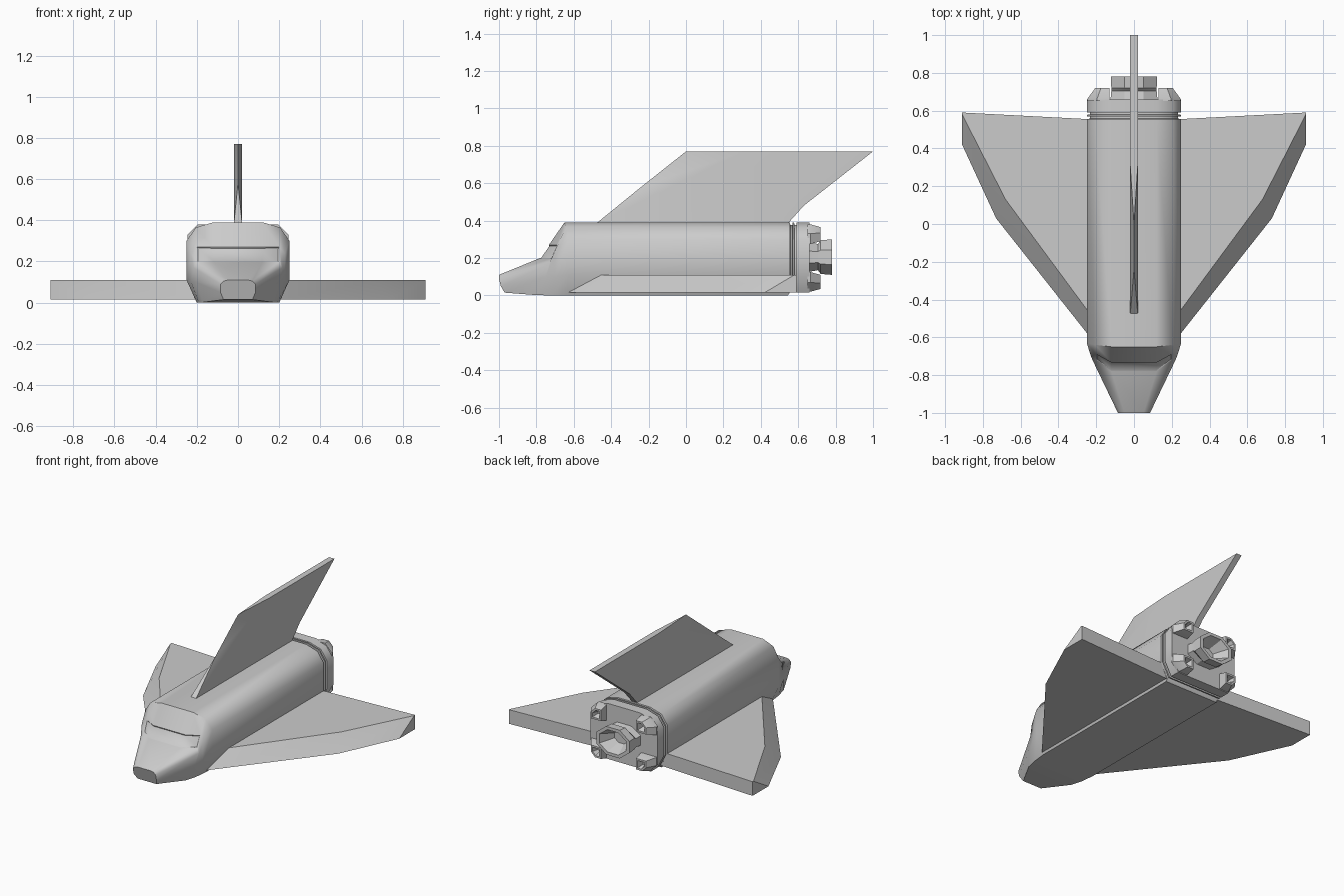
import bpy, bmesh, math

if "Cube" in bpy.data.objects:
    bpy.data.objects.remove(bpy.data.objects["Cube"])


def finish(name, bm, angle=40):
    bmesh.ops.recalc_face_normals(bm, faces=bm.faces)
    me = bpy.data.meshes.new(name)
    bm.to_mesh(me)
    bm.free()
    ob = bpy.data.objects.new(name, me)
    bpy.context.collection.objects.link(ob)
    bpy.ops.object.select_all(action='DESELECT')
    ob.select_set(True)
    bpy.context.view_layer.objects.active = ob
    bpy.ops.object.shade_smooth_by_angle(angle=math.radians(angle))
    return ob


def loft(rings):
    """Skin a list of equal closed rings and cap both ends."""
    bm = bmesh.new()
    vs = [[bm.verts.new(p) for p in r] for r in rings]
    n = len(vs[0])
    for a, b in zip(vs, vs[1:]):
        for i in range(n):
            j = (i + 1) % n
            bm.faces.new((a[i], a[j], b[j], b[i]))
    bm.faces.new(vs[0])
    bm.faces.new(vs[-1])
    return bm


def mirrored(half):
    return half + [(-x, y, z) for x, y, z in reversed(half)]


def section(y, inset=0.0, zb=0.0):
    """Hull cross-section, optionally shrunk for the grooves."""
    pts = [(.2, zb), (.25, .11), (.25, .30), (.205, .365), (.12, .39)]
    k = 1 - inset / .22
    return mirrored([(x * k, y, .2 + (z - .2) * k) for x, z in pts])


# Hull: nose, window sill, brow, cabin, then straight body with rear grooves
rings = [mirrored(h) for h in (
    [(.07, -.97, .015), (.085, -.99, .05), (.085, -1, .09), (.07, -1, .105), (.05, -1, .11)],
    [(.17, -.80, .002), (.205, -.75, .10), (.215, -.73, .17), (.2, -.72, .2), (.12, -.78, .2)],
    [(.19, -.72, 0), (.228, -.70, .10), (.228, -.70, .24), (.2, -.69, .27), (.12, -.733, .27)],
    [(.2, -.63, 0), (.25, -.63, .11), (.25, -.63, .30), (.205, -.64, .365), (.12, -.65, .39)])]
rings += [section(.545), section(.555, 0, .015)]
for y in (.558, .580):
    rings += [section(y, .015, .015), section(y + .01, .015, .015),
              section(y + .011, 0, .015), section(y + .02, 0, .015)]
rings.append(section(.66, 0, .015))
bm = loft(rings)
# Slightly sunk cockpit windows
bm.faces.ensure_lookup_table()
windows = [bm.faces[10 + i] for i in (3, 4, 5)]
bmesh.ops.recalc_face_normals(bm, faces=bm.faces)
bmesh.ops.inset_region(bm, faces=windows, thickness=.004, depth=-.005)
finish("hull", bm, 48)

# Delta wings with a bevelled leading edge
low = [(.2, -.64), (.73, .03), (.91, .42), (.91, .59), (.2, .553)]
top = [(.2, -.52), (.68, .13), (.91, .58), (.91, .59), (.2, .553)]
for side, name in ((1, "right_wing"), (-1, "left_wing")):
    bm = loft([[(side * x, y, .015) for x, y in low],
               [(side * x, y, .11) for x, y in top]])
    finish(name, bm, 40)

# Swept tail fin: blunt foot, leading edge sharpening upwards
bm = bmesh.new()
w = .02
mid, tip = bm.verts.new((0, -.24, .58)), bm.verts.new((0, 0, .77))
sides = []
for s in (-w, w):
    v = [bm.verts.new((s, y, z)) for y, z in
         ((-.48, .385), (.31, .77), (1, .77), (.63, .48), (.545, .385))]
    bm.faces.new((v[0], v[1], v[2], v[3], v[4]))
    bm.faces.new((v[0], mid, v[1]))
    bm.faces.new((mid, tip, v[1]))
    sides.append(v)
a, b = sides
bm.faces.new((a[0], mid, b[0]))
bm.faces.new((a[1], tip, b[1]))
for i in range(1, 5):
    j = (i + 1) % 5
    bm.faces.new((a[i], a[j], b[j], b[i]))
finish("tail_fin", bm, 40)


# Main engine: eight-sided bell with a hollow mouth
def octagon(y, rx, rz):
    k = 1 / math.cos(math.pi / 8)
    return [(rx * k * math.cos(t), y, .205 + rz * k * math.sin(t))
            for t in (math.pi / 8 + i * math.pi / 4 for i in range(8))]


finish("main_engine", loft([
    octagon(.65, .125, .08), octagon(.705, .12, .07), octagon(.72, .12, .09),
    octagon(.78, .123, .095), octagon(.78, .10, .075), octagon(.69, .05, .04)]), 30)


# Four corner thrusters with tapered outer sides and hollow ends
def pod_ring(sx, sz, y, x0, x1, z0, z1, cut):
    pts = [(x0, z0), (x1, z0), (x1, z1 - cut), (x1 - cut, z1), (x0, z1)]
    return [(sx * x, y, .2 + sz * z) for x, z in pts]


for sx, h in ((1, "right"), (-1, "left")):
    for sz, v in ((1, "upper"), (-1, "lower")):
        args = [(.65, .13, .245, .075, .18, .05), (.665, .13, .245, .075, .18, .05),
                (.72, .13, .205, .09, .165, .03), (.72, .142, .193, .102, .153, .022),
                (.68, .155, .18, .115, .14, .012)]
        finish(f"{v}_{h}_thruster", loft([pod_ring(sx, sz, *p) for p in args]), 25)
